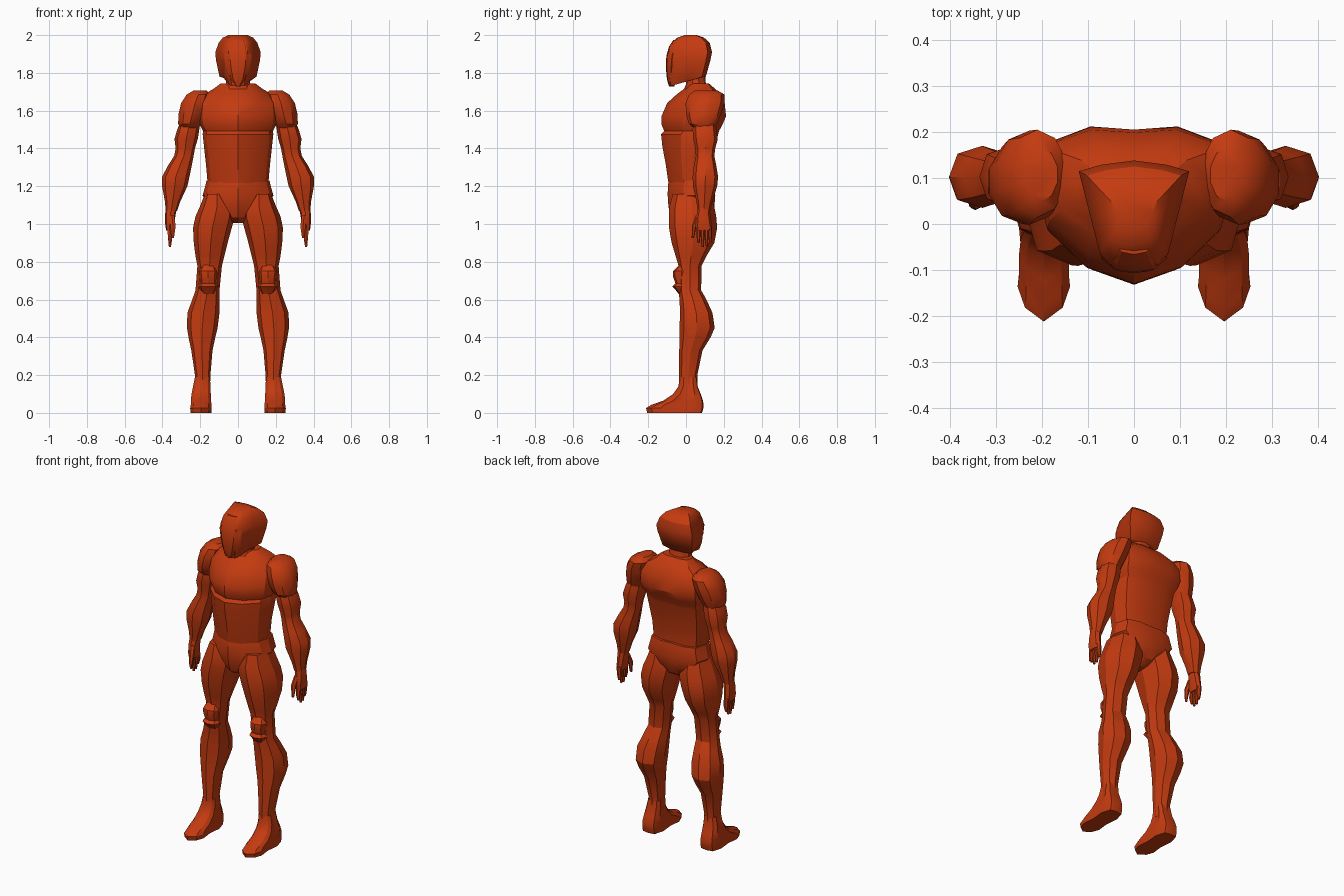
import bpy, math

mat = bpy.data.materials.new("burnt orange")
mat.diffuse_color = (0.55, 0.043, 0.005, 1)


def ellipse_half(n, power=1.0):
    """Right half of a rounded outline, front to back."""
    pts = []
    for i in range(n + 1):
        a = math.pi * i / n
        s, c = math.sin(a), -math.cos(a)
        pts.append((abs(s) ** power, math.copysign(abs(c) ** power, c)))
    return pts


def loft(name, rows, half, mirror=False, angle=28):
    """Skin rows of (z, x0, x1, y_front, y_back) using a mirrored half outline."""
    ring = half + [(-x, y) for x, y in reversed(half) if abs(x) > 1e-4]
    n = len(ring)
    verts, faces = [], []
    for z, x0, x1, yf, yb in rows:
        cx, rx, cy, ry = (x0 + x1) / 2, (x1 - x0) / 2, (yf + yb) / 2, (yb - yf) / 2
        verts += [(cx + rx * x, cy + ry * y, z) for x, y in ring]
    for r in range(len(rows) - 1):
        for i in range(n):
            j = (i + 1) % n
            faces.append((r * n + i, r * n + j, (r + 1) * n + j, (r + 1) * n + i))
    faces += [tuple(reversed(range(n))), tuple(range(len(verts) - n, len(verts)))]
    if rows[0][0] > rows[-1][0]:
        faces = [tuple(reversed(f)) for f in faces]
    me = bpy.data.meshes.new(name)
    me.from_pydata(verts, [], faces)
    me.materials.append(mat)
    ob = bpy.data.objects.new(name, me)
    bpy.context.collection.objects.link(ob)
    if mirror:
        ob.modifiers.new("mirror", 'MIRROR').use_mirror_merge = False
    bpy.ops.object.select_all(action='DESELECT')
    ob.select_set(True)
    bpy.context.view_layer.objects.active = ob
    bpy.ops.object.shade_smooth_by_angle(angle=math.radians(angle))
    return ob


def centred(rows):
    return [(z, -w, w, f, b) for z, w, f, b in rows]


# Outlines: wedge-fronted body, narrow-fronted head, pointed foot, round limbs
BODY = [(0, -1), (.5, -.78), (.9, -.3), (1, .2), (.88, .8), (.45, 1), (0, .96)]
HEAD = [(0, -1), (.42, -.94), (.62, -.72), (.8, 0), (1, .8), (.6, .92), (0, 1)]
FOOT = [(0, -1), (.72, -.8), (1, -.5), (.86, 0), (1, .55), (.7, .95), (0, 1)]
ROUND10, ROUND8, ROUND6 = ellipse_half(5), ellipse_half(4, .85), ellipse_half(3)

# Chest with its lower ledge, ribs and belly
loft("torso", centred([
    (1.18, .155, -.085, .13), (1.23, .162, -.095, .13), (1.32, .17, -.108, .135),
    (1.41, .18, -.125, .155), (1.475, .187, -.132, .17), (1.492, .185, -.115, .175),
    (1.53, .205, -.131, .195), (1.57, .21, -.13, .212), (1.64, .205, -.1, .205),
    (1.69, .175, -.045, .175), (1.715, .13, -.01, .155), (1.745, .09, .015, .12)]), BODY)

# Neck
loft("neck", centred([(1.69, .085, -.02, .13), (1.74, .068, 0, .105),
                      (1.83, .065, -.01, .1)]), ROUND10)

# Head, with the jaw line rising towards the back
head = loft("head", centred([
    (1.745, .075, -.085, .085), (1.78, .098, -.093, .105), (1.87, .117, -.1, .13),
    (1.91, .12, -.096, .138), (1.96, .102, -.075, .125), (1.987, .08, -.045, .095),
    (2.0, .05, -.005, .055)]), HEAD)
for v in head.data.vertices:
    if v.co.z < 1.75:
        v.co.z += (v.co.y + .03) * .28

# Face plate, gently raised from the front of the head
loft("face_plate", centred([
    (1.728, .012, -.09, -.06), (1.765, .042, -.101, -.06), (1.83, .062, -.107, -.05),
    (1.89, .072, -.104, -.045), (1.94, .06, -.09, -.03), (1.975, .045, -.066, -.01)]),
    [(0, -1), (.6, -.82), (1, 0), (.7, 1), (0, 1)])

# Hips: raised waistband tapering down to the crotch
loft("hips", centred([
    (1.005, .025, -.03, .07), (1.035, .06, -.075, .12), (1.09, .125, -.093, .15),
    (1.15, .188, -.097, .155), (1.205, .172, -.096, .15), (1.23, .167, -.09, .145)]), BODY)

# Shoulder caps
loft("shoulder", [
    (1.5, .21, .30, .05, .15), (1.53, .19, .32, .015, .165), (1.58, .165, .319, 0, .185),
    (1.64, .15, .305, -.002, .203), (1.685, .145, .275, .015, .205),
    (1.708, .165, .235, .05, .165)], ROUND10, True, 35)

# Arms down to the wrist
loft("arm", [
    (1.55, .2, .30, .045, .155), (1.5, .205, .322, .035, .162), (1.45, .213, .336, .038, .168),
    (1.4, .228, .33, .05, .155), (1.36, .235, .338, .052, .15), (1.31, .245, .37, .042, .16),
    (1.25, .257, .402, .035, .17), (1.2, .268, .402, .037, .165),
    (1.12, .305, .387, .055, .14), (1.07, .322, .383, .062, .128)], ROUND8, True, 35)

# Hands
loft("palm", [
    (1.085, .323, .384, .065, .125), (1.04, .332, .386, .055, .13),
    (.99, .338, .385, .05, .138), (.965, .343, .38, .055, .135)], ROUND8, True)
for i, (y, tip) in enumerate([(.066, .9), (.088, .878), (.109, .882), (.128, .905)]):
    loft("finger_%d" % (i + 1), [
        (.985, .346, .378, y - .011, y + .011), (.935, .345, .373, y - .01, y + .01),
        (tip, .354, .367, y - .006, y + .006)], ROUND6, True)
loft("thumb", [(1.045, .335, .365, .05, .085), (.99, .328, .36, .032, .056),
               (.925, .338, .352, .03, .042)], ROUND6, True)

# Legs
loft("leg", [
    (1.16, .05, .175, -.07, .13), (1.09, .02, .203, -.088, .15), (1.04, .018, .225, -.091, .16),
    (.98, .033, .238, -.09, .165), (.9, .055, .234, -.076, .15), (.83, .072, .225, -.055, .108),
    (.78, .085, .215, -.04, .083), (.65, .098, .225, -.04, .08), (.6, .098, .242, -.034, .108),
    (.53, .098, .268, -.032, .14), (.45, .108, .27, -.034, .152), (.4, .12, .262, -.034, .13),
    (.33, .135, .247, -.036, .087), (.2, .146, .228, -.036, .06),
    (.13, .148, .232, -.036, .06)], ROUND8, True, 25)

# Knee pads with a ridge above and below
loft("knee_pad", [
    (.63, .125, .185, -.04, .02), (.655, .11, .205, -.058, .02), (.67, .105, .21, -.073, .02),
    (.685, .115, .2, -.056, .02), (.725, .112, .205, -.07, .02), (.75, .11, .208, -.068, .02),
    (.785, .125, .19, -.035, .02)], ROUND8, True)

# Feet
loft("foot", [
    (0, .14, .252, -.205, .085), (.025, .139, .253, -.212, .092), (.042, .141, .25, -.185, .093),
    (.065, .142, .25, -.12, .09), (.1, .144, .246, -.068, .078), (.14, .146, .238, -.04, .062),
    (.19, .148, .228, -.034, .056)], FOOT, True)
